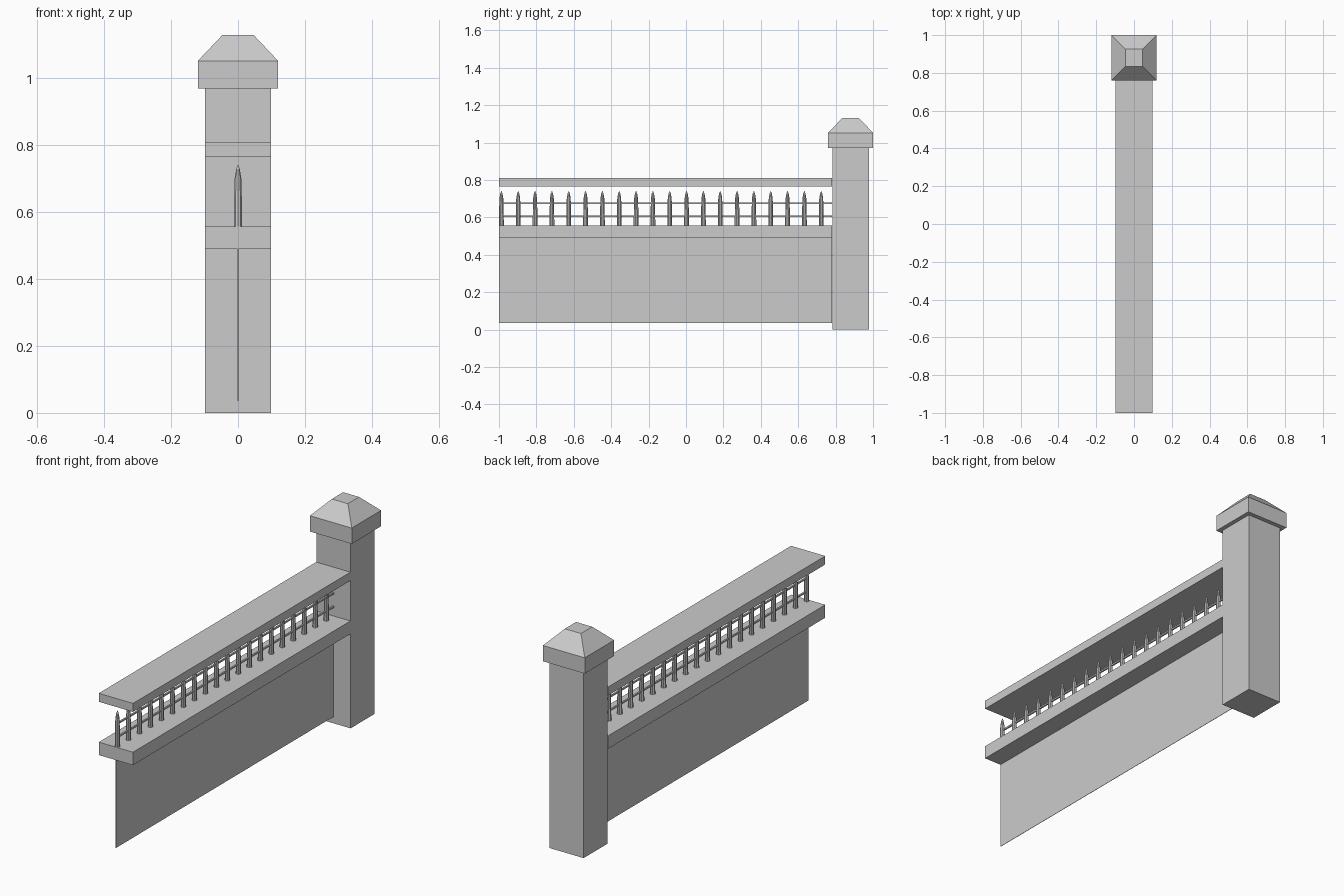
import bpy, bmesh
from mathutils import Matrix

cube = bpy.data.objects.get("Cube")
if cube:
    bpy.data.objects.remove(cube, do_unlink=True)

stone = bpy.data.materials.new("grey_stone")
stone.use_nodes = True
GREY = (0.6, 0.6, 0.6, 1)
stone.diffuse_color = GREY
stone.node_tree.nodes["Principled BSDF"].inputs["Base Color"].default_value = GREY

FRONT, POST_FRONT, POST_Y = -1.0, 0.78, 0.88
HALF = 0.098


def finish(name, bm):
    bmesh.ops.recalc_face_normals(bm, faces=bm.faces)
    mesh = bpy.data.meshes.new(name)
    bm.to_mesh(mesh)
    bm.free()
    mesh.materials.append(stone)
    obj = bpy.data.objects.new(name, mesh)
    bpy.context.collection.objects.link(obj)
    return obj


def box(name, half_x, y0, y1, z0, z1):
    bm = bmesh.new()
    bmesh.ops.create_cube(bm, size=1)
    bmesh.ops.scale(bm, vec=(2 * half_x, y1 - y0, z1 - z0), verts=bm.verts)
    bmesh.ops.translate(bm, vec=(0, (y0 + y1) / 2, (z0 + z1) / 2), verts=bm.verts)
    return finish(name, bm)


def lathe(name, profile, sides, y, turn=0.0):
    """Stack rings of (radius, height) into a closed solid."""
    bm = bmesh.new()
    rings = []
    for radius, z in profile:
        ring = bmesh.ops.create_circle(bm, segments=sides, radius=radius,
                                       matrix=Matrix.Translation((0, y, z)) @ Matrix.Rotation(turn, 4, 'Z'))
        rings.append(ring["verts"])
    for low, high in zip(rings, rings[1:]):
        for i in range(sides):
            j = (i + 1) % sides
            bm.faces.new((low[i], low[j], high[j], high[i]))
    bm.faces.new(rings[0])
    bm.faces.new(rings[-1])
    return finish(name, bm)


# Post with its overhanging cap, a square ring profile turned by 45 degrees
box("post", HALF, POST_Y - HALF, POST_Y + HALF, 0, 0.975)
DIAGONAL = 2 ** 0.5
lathe("post_cap", [(0.12 * DIAGONAL, 0.97), (0.12 * DIAGONAL, 1.052), (0.046 * DIAGONAL, 1.13)],
      4, POST_Y, 0.785398)

# Thin wall panel and the two long slabs
box("wall_panel", 0.001, FRONT, POST_FRONT, 0.035, 0.495)
box("lower_slab", HALF, FRONT, POST_FRONT, 0.49, 0.557)
box("upper_slab", HALF, FRONT, POST_FRONT, 0.766, 0.81)

# Horizontal rails through the pickets
for name, z in (("lower_rail", 0.605), ("upper_rail", 0.675)):
    box(name, 0.004, FRONT + 0.012, POST_FRONT, z - 0.004, z + 0.004)

# Row of pointed pickets
for i in range(20):
    picket = lathe(f"picket_{i + 1}", [(0.013, 0.552), (0.012, 0.64), (0.0105, 0.7), (0.006, 0.727), (0.001, 0.741)],
                   10, FRONT + 0.013 + i * 0.09)
    bpy.ops.object.select_all(action='DESELECT')
    picket.select_set(True)
    bpy.context.view_layer.objects.active = picket
    bpy.ops.object.shade_smooth_by_angle()
